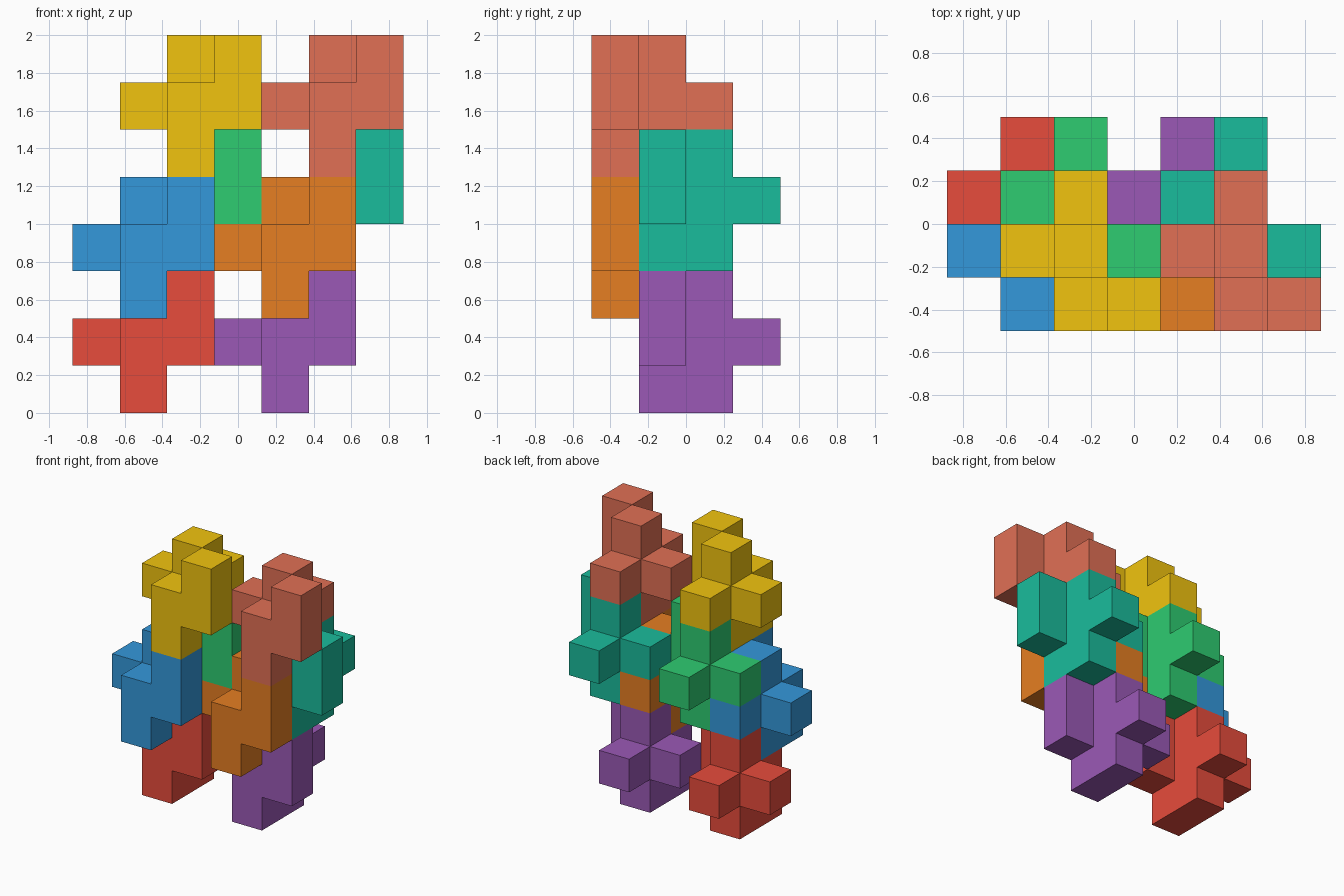
import bpy, bmesh
from mathutils import Vector

if "Cube" in bpy.data.objects:
    bpy.data.objects.remove(bpy.data.objects["Cube"])

U = 0.25                                  # edge length of one cube
ORIGIN = Vector((-3.5 * U, -2 * U, 0))    # lower front left corner of the stack

# The nine unit cubes of the repeated puzzle piece
CELLS = {(1, 0, 0), (1, 1, 0),
         (0, 1, 1), (1, 0, 1), (1, 1, 1), (1, 2, 1), (2, 0, 1),
         (1, 1, 2), (2, 0, 2)}

# name, grid offset, colour as 0-255 screen values
PIECES = [
    ("red_piece", (0, 1, 0), (231, 76, 60)),
    ("purple_piece", (3, 1, 0), (155, 89, 182)),
    ("blue_piece", (0, 0, 2), (52, 152, 219)),
    ("orange_piece", (3, 0, 2), (230, 126, 34)),
    ("green_piece", (1, 1, 3), (46, 204, 113)),
    ("teal_piece", (4, 1, 3), (26, 188, 156)),
    ("yellow_piece", (1, 0, 5), (241, 196, 15)),
    ("salmon_piece", (4, 0, 5), (225, 112, 85)),
]


def linear(value):
    """Screen value to linear colour."""
    c = value / 255
    return c / 12.92 if c <= 0.04045 else ((c + 0.055) / 1.055) ** 2.4


def piece_mesh(name):
    """Outer skin of the joined cubes, with coplanar faces merged."""
    bm = bmesh.new()
    for cell in CELLS:
        for axis in range(3):
            for side in (0, 1):
                near = list(cell)
                near[axis] += 2 * side - 1
                if tuple(near) in CELLS:
                    continue
                a, b = (axis + 1) % 3, (axis + 2) % 3
                loop = [(0, 0), (1, 0), (1, 1), (0, 1)]
                verts = []
                for s, t in loop if side else reversed(loop):
                    p = Vector(cell)
                    p[axis] += side
                    p[a] += s
                    p[b] += t
                    verts.append(bm.verts.new(p * U))
                bm.faces.new(verts)
    bmesh.ops.remove_doubles(bm, verts=bm.verts, dist=1e-4)
    bmesh.ops.dissolve_limit(bm, angle_limit=0.01, verts=bm.verts, edges=bm.edges)
    mesh = bpy.data.meshes.new(name)
    bm.to_mesh(mesh)
    bm.free()
    return mesh


# Eight interlocking copies
for name, offset, colour in PIECES:
    mesh = piece_mesh(name)
    mat = bpy.data.materials.new(name + "_colour")
    mat.diffuse_color = (*map(linear, colour), 1)
    mat.use_nodes = True
    mat.node_tree.nodes["Principled BSDF"].inputs["Base Color"].default_value = mat.diffuse_color
    mesh.materials.append(mat)
    obj = bpy.data.objects.new(name, mesh)
    obj.location = ORIGIN + Vector(offset) * U
    bpy.context.collection.objects.link(obj)
